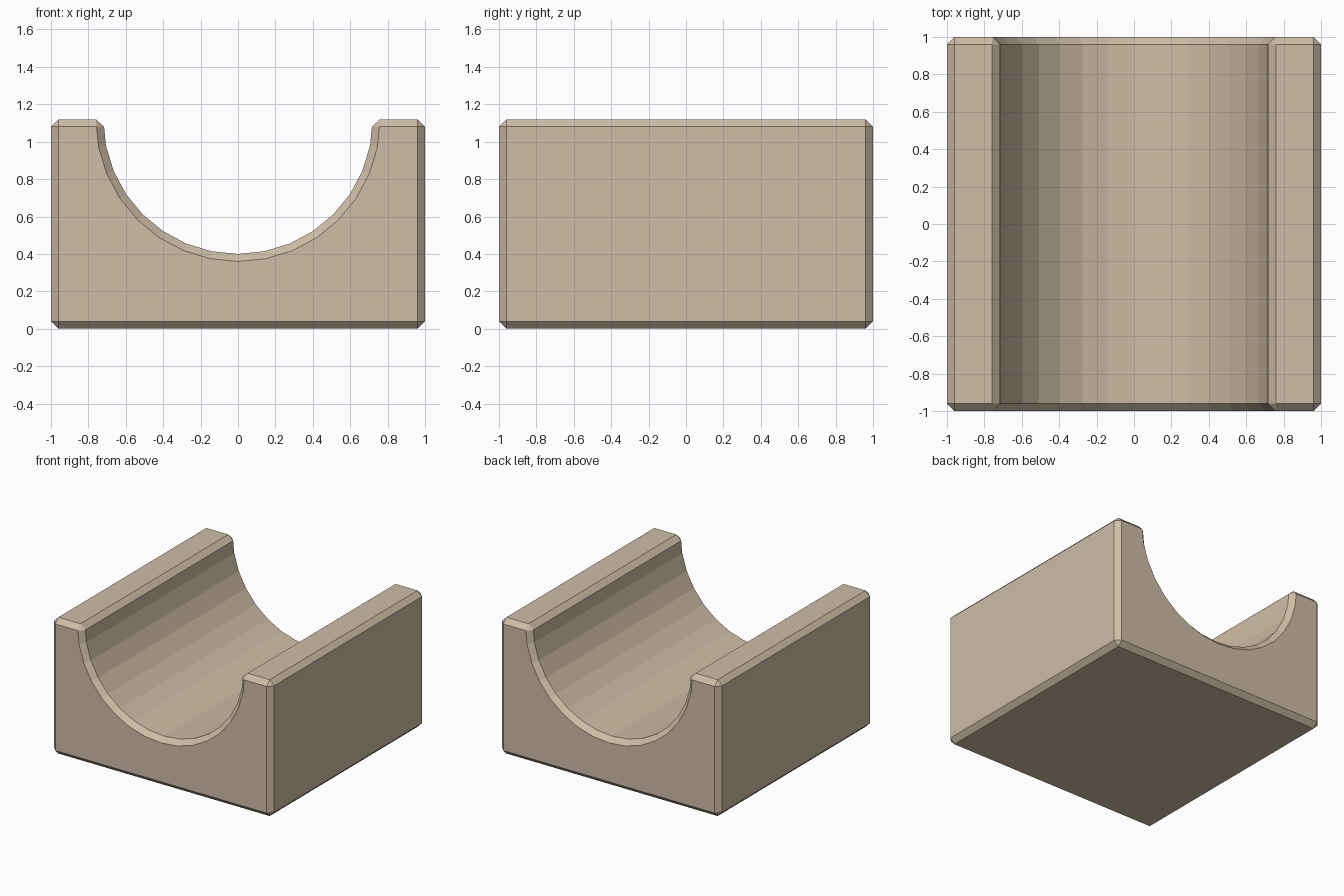
import bpy, bmesh
from math import sin, cos, pi

if "Cube" in bpy.data.objects:
    bpy.data.objects.remove(bpy.data.objects["Cube"])

HEIGHT, RADIUS, SEGMENTS = 1.12, 0.72, 16

# Front profile: block outline with a half-round channel cut into the top
profile = [(-1, HEIGHT), (-1, 0), (1, 0), (1, HEIGHT)]
for i in range(SEGMENTS + 1):
    a = pi * i / SEGMENTS
    profile.append((RADIUS * cos(a), HEIGHT - RADIUS * sin(a)))

# Extrude the profile from front to back
bm = bmesh.new()
face = bm.faces.new([bm.verts.new((x, -1, z)) for x, z in profile])
result = bmesh.ops.extrude_face_region(bm, geom=[face])
back = [v for v in result["geom"] if isinstance(v, bmesh.types.BMVert)]
bmesh.ops.translate(bm, verts=back, vec=(0, 2, 0))
bmesh.ops.recalc_face_normals(bm, faces=bm.faces)

mesh = bpy.data.meshes.new("channel_block")
bm.to_mesh(mesh)
bm.free()
block = bpy.data.objects.new("channel_block", mesh)
bpy.context.collection.objects.link(block)

# Flat chamfer on all sharp edges, leaving the channel facets alone
bevel = block.modifiers.new("chamfer", 'BEVEL')
bevel.width = 0.04
bevel.segments = 1
bevel.limit_method = 'ANGLE'
bevel.angle_limit = pi / 6

# Sandy stone colour
stone = bpy.data.materials.new("sandy_stone")
stone.diffuse_color = (0.62, 0.51, 0.38, 1)
stone.use_nodes = True
stone.node_tree.nodes["Principled BSDF"].inputs["Base Color"].default_value = stone.diffuse_color
mesh.materials.append(stone)
